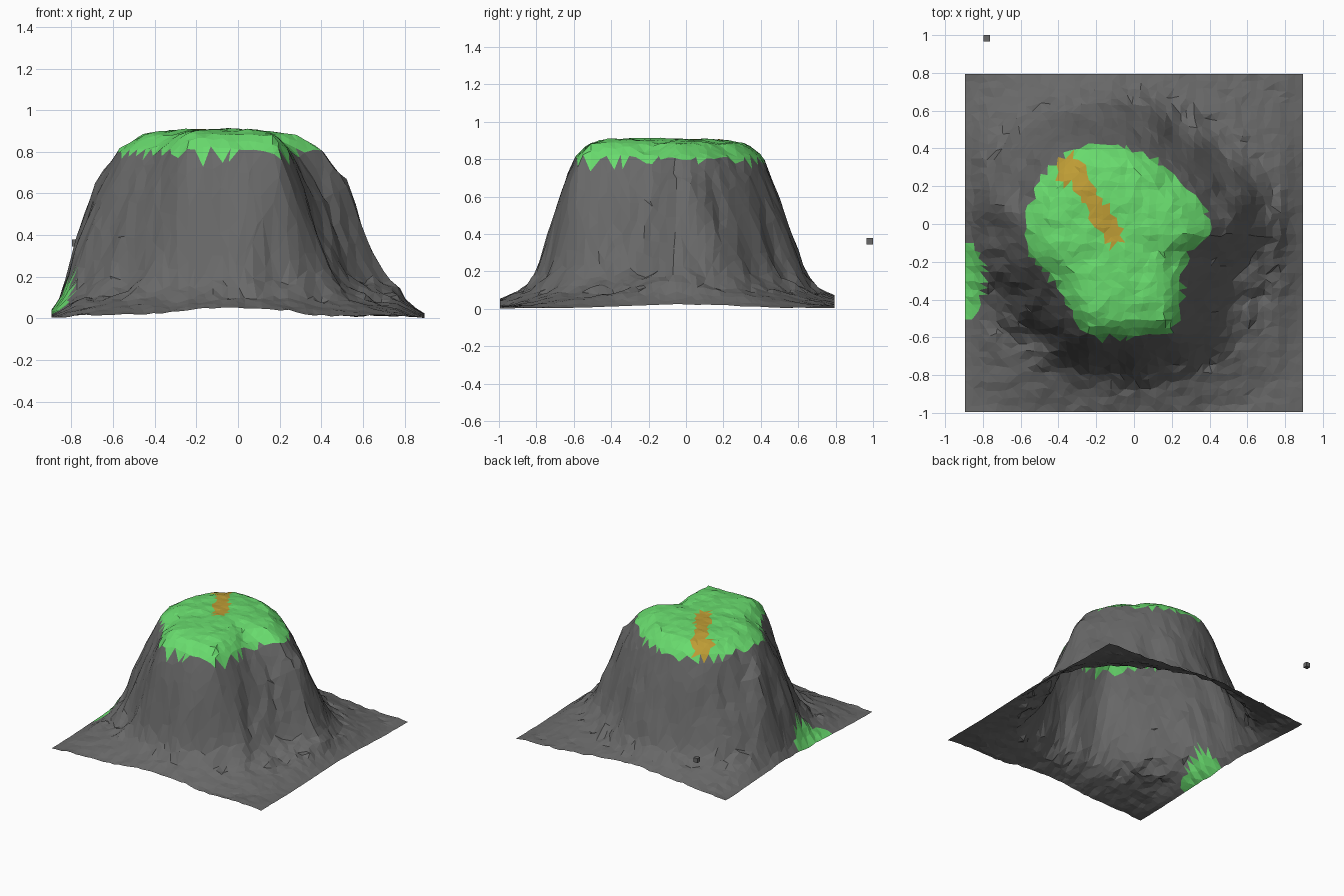
import bpy, bmesh, math, random
from mathutils import Vector, noise

random.seed(4)
if "Cube" in bpy.data.objects:
    bpy.data.objects.remove(bpy.data.objects["Cube"])


def make_material(name, rgb):
    m = bpy.data.materials.new(name)
    m.use_nodes = True
    m.diffuse_color = (*rgb, 1)
    m.node_tree.nodes["Principled BSDF"].inputs["Base Color"].default_value = (*rgb, 1)
    return m


rock = make_material("grey rock", (0.14, 0.14, 0.14))
grass = make_material("green grass", (0.14, 0.71, 0.155))
dirt = make_material("ochre path", (0.51, 0.33, 0.035))

# Plateau rim and hill foot radii, every 15 degrees counter-clockwise from +x
CENTRE = Vector((-0.1, -0.05))
RIM = [.51, .49, .46, .43, .44, .45, .46, .48, .49, .49, .49, .48,
       .47, .46, .42, .41, .47, .56, .55, .56, .60, .50, .40, .40]
FOOT = [.80, .78, .73, .69, .67, .67, .68, .68, .70, .72, .74, .75,
        .74, .72, .69, .69, .71, .73, .75, .76, .77, .75, .69, .72]
# Height against position across the slope: 0 is the rim, 1 the foot
SLOPE = [(-3, .91), (-1, .905), (-.4, .88), (0, .805), (.2, .70), (.4, .59),
         (.6, .45), (.8, .31), (1, .19), (1.4, .10), (2, .05), (2.6, .015), (9, .0)]
# Local shoulders and pits: x, y, radius, height
BUMPS = [(.55, .02, .09, .10), (-.69, .05, .09, .06), (-.56, .31, .05, -.10)]


def around(table, angle):
    k = (angle / math.tau * len(table)) % len(table)
    i = int(k)
    a, b = table[i % len(table)], table[(i + 1) % len(table)]
    return a + (b - a) * (k - i)


def slope_position(x, y):
    d = Vector((x, y)) - CENTRE
    angle = math.atan2(d.y, d.x)
    rim, foot = around(RIM, angle), around(FOOT, angle)
    return (d.length - rim) / (foot - rim)


def height(x, y):
    t = slope_position(x, y)
    # Gullies on the flank
    if 0 < t < 2:
        t += 0.16 * noise.noise(Vector((x * 6, y * 6, 3))) * math.sin(t * math.pi / 2)
    for (t0, z0), (t1, z1) in zip(SLOPE, SLOPE[1:]):
        if t <= t1:
            z = z0 + (z1 - z0) * (t - t0) / (t1 - t0)
            break
    for bx, by, radius, amount in BUMPS:
        z += amount * math.exp(-((x - bx) ** 2 + (y - by) ** 2) / radius ** 2)
    rough = 0.035 if 0.2 < t < 1.5 else 0.012
    z += rough * noise.noise(Vector((x * 14, y * 14, 8)))
    # The sheet flattens towards its left and right borders
    z *= 0.3 + 0.7 * min(1, (SIDE / 2 - abs(x)) / 0.11)
    return max(0, z)


def segment_distance(p, a, b):
    f = max(0, min(1, (p - a).dot(b - a) / (b - a).length_squared))
    return (p - a - (b - a) * f).length


def ground_colour(p):
    path = segment_distance(p, Vector((-.28, .22)), Vector((-.11, -.06))) < 0.052
    if path or (p - Vector((-.34, .285))).length < 0.08:
        return 2
    patch = ((p.x + .92) / .13) ** 2 + ((p.y + .3) / .22) ** 2 < 1
    return 1 if patch or slope_position(p.x, p.y) < 0.01 else 0


# Terrain: one open sheet raised into a steep flat-topped hill
CELLS, SIDE, MID_Y = 44, 1.79, -0.1
bm = bmesh.new()
bmesh.ops.create_grid(bm, x_segments=CELLS, y_segments=CELLS, size=SIDE / 2)
shake = 0.28 * SIDE / CELLS
for v in bm.verts:
    if not v.is_boundary:
        v.co.x += random.uniform(-shake, shake)
        v.co.y += random.uniform(-shake, shake)
    v.co.y += MID_Y
    v.co.z = height(v.co.x, v.co.y)
bmesh.ops.triangulate(bm, faces=bm.faces[:], quad_method='SHORT_EDGE')
for f in bm.faces:
    f.material_index = ground_colour(f.calc_center_median().xy)
mesh = bpy.data.meshes.new("hill_terrain")
bm.to_mesh(mesh)
bm.free()
for m in (rock, grass, dirt):
    mesh.materials.append(m)
hill = bpy.data.objects.new("hill_terrain", mesh)
bpy.context.collection.objects.link(hill)

# Small loose block floating beyond the back edge
bpy.ops.mesh.primitive_cube_add(size=0.034, location=(-0.78, 0.983, 0.362))
block = bpy.context.object
block.name = "small_block"
block.data.materials.append(rock)
